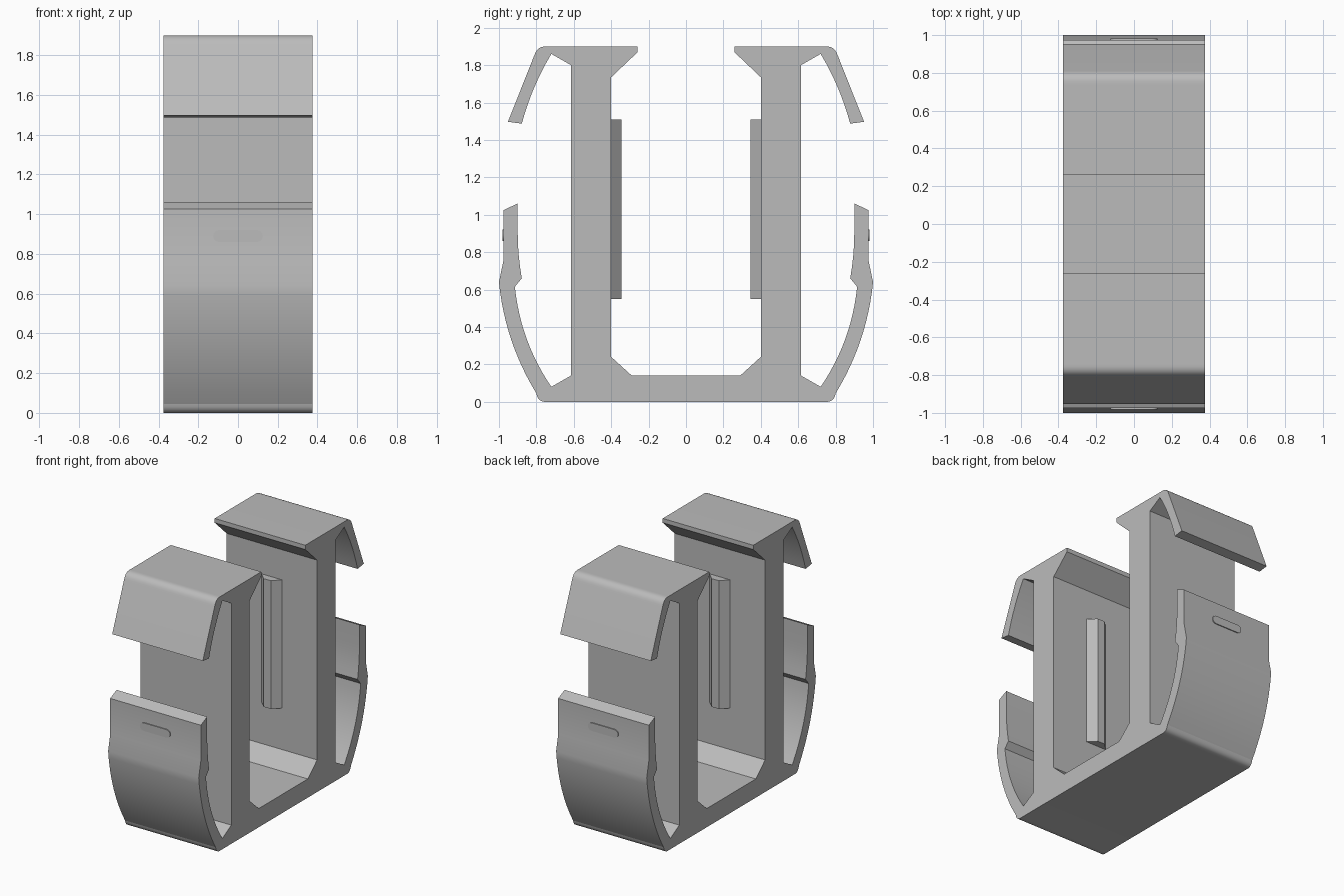
import bpy, bmesh, math
from mathutils import Vector

if "Cube" in bpy.data.objects:
    bpy.data.objects.remove(bpy.data.objects["Cube"])

HALF_WIDTH = 0.375

grey = bpy.data.materials.new("plain grey")
grey.use_nodes = True
colour = (0.5, 0.5, 0.5, 1)
grey.diffuse_color = colour
grey.node_tree.nodes["Principled BSDF"].inputs["Base Color"].default_value = colour


def arc(a, b, bulge, steps=12):
    """Points from a to b, bowed to the right of the direction of travel."""
    a, b = Vector(a), Vector(b)
    d = (b - a).normalized()
    side = Vector((d.y, -d.x))
    return [tuple(a.lerp(b, i / steps) + side * bulge * 4 * (i / steps) * (1 - i / steps))
            for i in range(steps + 1)]


def prism(name, points, axis_map, start, end, angle=30):
    """Extrude a closed 2D outline from start to end."""
    bm = bmesh.new()
    face = bm.faces.new([bm.verts.new(axis_map(u, v, start)) for u, v in points])
    new = bmesh.ops.extrude_face_region(bm, geom=[face])["geom"]
    shift = Vector(axis_map(0, 0, end)) - Vector(axis_map(0, 0, start))
    bmesh.ops.translate(bm, vec=shift, verts=[g for g in new if isinstance(g, bmesh.types.BMVert)])
    bmesh.ops.recalc_face_normals(bm, faces=bm.faces)
    mesh = bpy.data.meshes.new(name)
    bm.to_mesh(mesh)
    bm.free()
    mesh.materials.append(grey)
    obj = bpy.data.objects.new(name, mesh)
    bpy.context.collection.objects.link(obj)
    bpy.ops.object.select_all(action="DESELECT")
    obj.select_set(True)
    bpy.context.view_layer.objects.active = obj
    bpy.ops.object.shade_smooth_by_angle(angle=math.radians(angle))
    return obj


# Half of the side outline: base, snap arm, post, hooked top
half = arc((0.74, 0), (0.80, 0.045), 0.018, 6)
half += arc((0.80, 0.045), (1.0, 0.64), 0.036)
half += [(0.975, 0.76), (0.975, 1.025), (0.90, 1.06)]
half += arc((0.90, 0.92), (0.878, 0.66), -0.006, 4)
half += arc((0.915, 0.615), (0.72, 0.08), -0.036)
half += [(0.615, 0.14), (0.615, 1.80)]
half += arc((0.72, 1.86), (0.878, 1.487), -0.014, 8)
half += [(0.952, 1.497)]
half += arc((0.81, 1.855), (0.74, 1.90), 0.016, 6)
half += [(0.26, 1.90), (0.26, 1.868), (0.40, 1.735), (0.40, 0.24), (0.29, 0.14)]
outline = half + [(-y, z) for y, z in reversed(half)]
prism("clip_body", outline, lambda y, z, x: (x, y, z), -HALF_WIDTH, HALF_WIDTH)

# Rib outline on the post, and rounded grip outline on the snap arm
rib = [(0.085, 0.41), (0.085, 0.40), (0.03, 0.345), (-0.03, 0.345), (-0.085, 0.40), (-0.085, 0.41)]
grip = []
for side, turn in ((1, -90), (-1, 90)):
    for i in range(9):
        a = math.radians(turn + i * 22.5)
        grip.append((side * 0.095 + 0.03 * math.cos(a), 0.89 + 0.03 * math.sin(a)))

for s, word in ((-1, "front"), (1, "back")):
    prism(word + "_rib", rib, lambda x, y, z: (x, s * y, z), 0.55, 1.51)
    prism(word + "_grip", grip, lambda x, z, y: (x, s * y, z), 0.965, 0.982)
